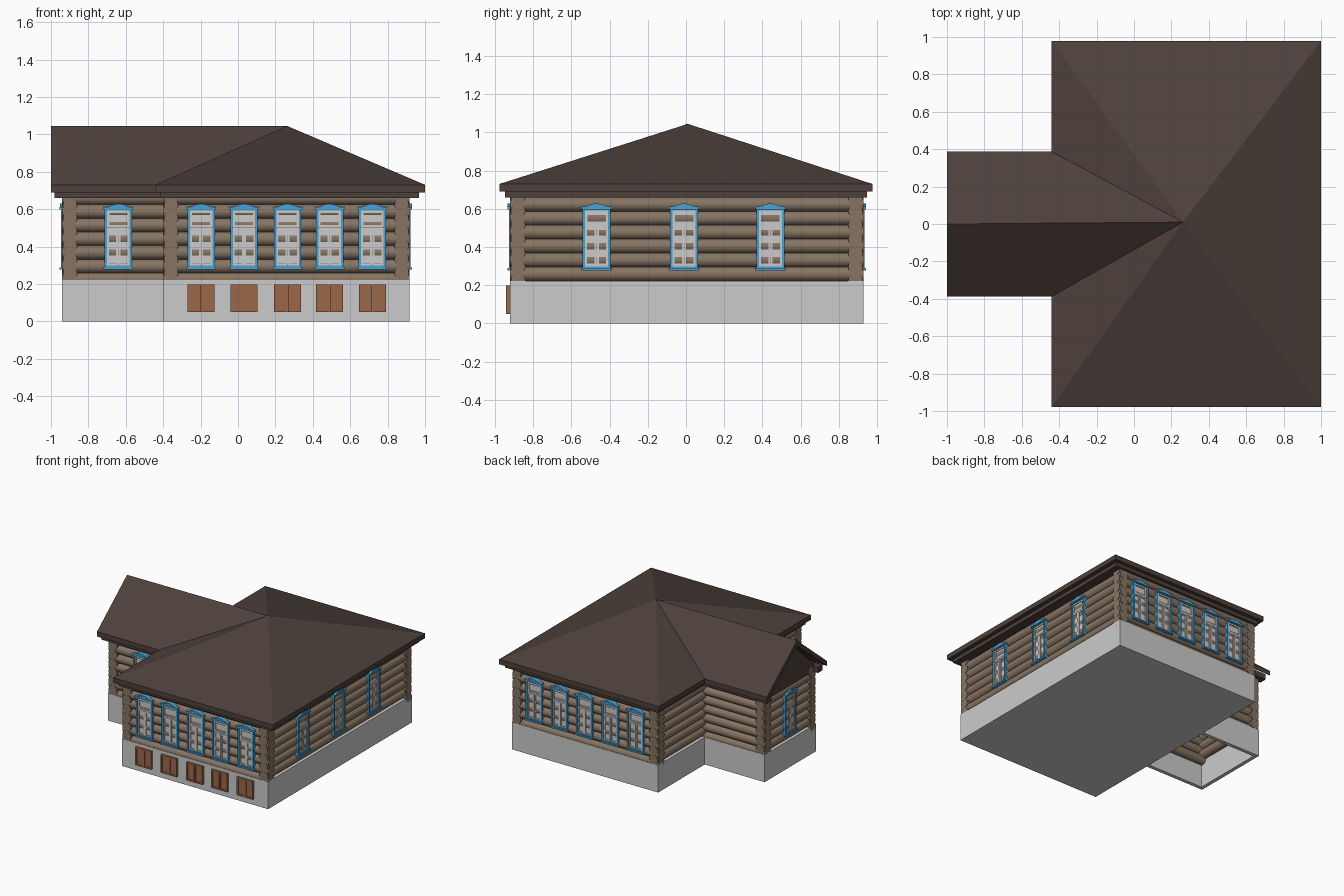
import bpy, bmesh, math
from mathutils import Matrix, Vector

if "Cube" in bpy.data.objects:
    bpy.data.objects.remove(bpy.data.objects["Cube"])


def material(name, rgb):
    m = bpy.data.materials.new(name)
    m.diffuse_color = (*rgb, 1)
    m.use_nodes = True
    m.node_tree.nodes["Principled BSDF"].inputs["Base Color"].default_value = m.diffuse_color
    return m


WOOD = material("log_wood", (0.24, 0.175, 0.125))
ROOF = material("roof_brown", (0.075, 0.052, 0.044))
BLUE = material("window_blue", (0.07, 0.36, 0.66))
SHUT = material("shutter_brown", (0.33, 0.14, 0.065))


def make_mesh(name, bm, mat=None):
    bmesh.ops.recalc_face_normals(bm, faces=bm.faces)
    me = bpy.data.meshes.new(name)
    bm.to_mesh(me)
    bm.free()
    if mat:
        me.materials.append(mat)
    return me


def place(name, me, loc=(0, 0, 0), rot=0):
    ob = bpy.data.objects.new(name, me)
    ob.location = loc
    ob.rotation_euler.z = rot
    bpy.context.collection.objects.link(ob)
    return ob


def add_box(bm, x0, x1, y0, y1, z0, z1):
    c = Vector(((x0 + x1) / 2, (y0 + y1) / 2, (z0 + z1) / 2))
    bmesh.ops.create_cube(bm, size=1, matrix=Matrix.Translation(c) @
                          Matrix.Diagonal((x1 - x0, y1 - y0, z1 - z0, 1)))


def boxes(name, dims, mat=None):
    bm = bmesh.new()
    for d in dims:
        add_box(bm, *d)
    return make_mesh(name, bm, mat)


def ring(x0, x1, z0, z1, t, y0, y1):
    """Four boxes forming a rectangular frame facing -y."""
    return [(x0, x0 + t, y0, y1, z0, z1), (x1 - t, x1, y0, y1, z0, z1),
            (x0 + t, x1 - t, y0, y1, z0, z0 + t), (x0 + t, x1 - t, y0, y1, z1 - t, z1)]


def add_prism(bm, a, b):
    """Loft between two matching closed profiles."""
    va, vb = [bm.verts.new(p) for p in a], [bm.verts.new(p) for p in b]
    bm.faces.new(va)
    bm.faces.new(vb)
    for i in range(len(va)):
        j = (i + 1) % len(va)
        bm.faces.new((va[i], va[j], vb[j], vb[i]))


# Foundations: solid main block, hollow wing walls
X0, X1, Y0, Y1, XW, YW, H = -0.40, 0.917, -0.922, 0.93, -0.94, 0.33, 0.222
place("main_foundation", boxes("main_foundation", [(X0, X1, Y0, Y1, 0, H)]))
T = 0.03
place("wing_foundation", boxes("wing_foundation", [
    (XW, XW + T, -YW, YW, 0, H), (XW + T, X0, -YW, -YW + T, 0, H),
    (XW + T, X0, YW - T, YW, 0, H)]))

# Log walls: the two directions are offset by half a log at the corners
PITCH, R, IN = 0.073, 0.0385, 0.042


def log_wall(name, axis, pos, a, b):
    bm = bmesh.new()
    count, start = (7, 0.222) if axis == 'X' else (6, 0.2585)
    turn = Matrix.Rotation(math.pi / 2, 4, 'Y' if axis == 'X' else 'X')
    for i in range(count):
        z = start + i * PITCH
        c = ((a + b) / 2, pos, z) if axis == 'X' else (pos, (a + b) / 2, z)
        bmesh.ops.create_cone(bm, cap_ends=True, segments=16, radius1=R, radius2=R,
                              depth=b - a, matrix=Matrix.Translation(c) @ turn)
    ob = place(name, make_mesh(name, bm, WOOD))
    bpy.ops.object.select_all(action='DESELECT')
    ob.select_set(True)
    bpy.context.view_layer.objects.active = ob
    bpy.ops.object.shade_smooth_by_angle(angle=math.radians(40))


log_wall("front_log_wall", 'X', Y0 + IN, X0, X1)
log_wall("back_log_wall", 'X', Y1 - IN, X0, X1)
log_wall("right_log_wall", 'Y', X1 - IN, Y0, Y1)
log_wall("left_log_wall", 'Y', X0 + IN, Y0, Y1)
log_wall("wing_front_log_wall", 'X', -YW + IN, XW, X0 + IN)
log_wall("wing_back_log_wall", 'X', YW - IN, XW, X0 + IN)
log_wall("wing_end_log_wall", 'Y', XW + IN, -YW, YW)

# Main roof: cornice, fascia and hipped pyramid
RX0, RX1, RY, E, TOP = -0.44, 1.0, 0.978, 0.73, 1.045
APEX = (0.262, 0.01)
place("main_cornice", boxes("main_cornice", [(RX0 + 0.025, RX1 - 0.033, -RY + 0.03, RY - 0.03, 0.66, 0.69)], ROOF))
bm = bmesh.new()
low = [bm.verts.new((x, y, 0.69)) for x, y in ((RX0, -RY), (RX1, -RY), (RX1, RY), (RX0, RY))]
mid = [bm.verts.new((v.co.x, v.co.y, E)) for v in low]
tip = bm.verts.new((*APEX, TOP))
bm.faces.new(low)
for i in range(4):
    j = (i + 1) % 4
    bm.faces.new((low[i], low[j], mid[j], mid[i]))
    bm.faces.new((mid[i], mid[j], tip))
place("main_roof", make_mesh("main_roof", bm, ROOF))

# Wing roof: folded gable shell running into the main roof
W = 0.387
profile = [(-W, 0.69, RX0), (-W, E, RX0), (0, TOP, APEX[0]), (W, E, RX0), (W, 0.69, RX0), (0, 1.0, 0.16)]
bm = bmesh.new()
add_prism(bm, [(-1.0, y, z) for y, z, x in profile],
          [(x, y + (APEX[1] if y == 0 else 0), z) for y, z, x in profile])
place("wing_roof", make_mesh("wing_roof", bm, ROOF))

# Recessed gable wall, wing ceiling and side cornices
bm = bmesh.new()
gable = [(-0.345, 0.69), (0.345, 0.69), (0, 1.01)]
add_prism(bm, [(-0.93, *p) for p in gable], [(-0.90, *p) for p in gable])
place("wing_gable", make_mesh("wing_gable", bm, ROOF))
place("wing_cornice", boxes("wing_cornice", [
    (-0.93, X0, -0.3, 0.3, 0.655, 0.69),
    (-0.98, X0, -0.36, -0.3, 0.66, 0.705), (-0.98, X0, 0.3, 0.36, 0.66, 0.705)], ROOF))

# Window meshes, origin on the wall face, facing -y
frame = boxes("window_frame", ring(-0.073, 0.073, 0.285, 0.605, 0.013, -0.006, 0.04)
              + [(-0.079, 0.079, -0.014, 0.03, 0.277, 0.289),
                 (-0.079, 0.079, -0.014, 0.03, 0.597, 0.611)], BLUE)
bm = bmesh.new()
arch = [(-0.077, 0.608), (0.077, 0.608), (0.05, 0.614), (0.028, 0.624), (0, 0.629),
        (-0.028, 0.624), (-0.05, 0.614)]
add_prism(bm, [(x, -0.012, z) for x, z in arch], [(x, 0.025, z) for x, z in arch])
pediment = make_mesh("window_pediment", bm, BLUE)
sash = boxes("window_sash", [(-0.062, 0.062, 0.008, 0.035, 0.296, 0.594)]
             + ring(-0.06, 0.06, 0.502, 0.592, 0.012, 0.001, 0.01)
             + ring(-0.06, -0.001, 0.298, 0.5, 0.010, 0.001, 0.01)
             + ring(0.001, 0.06, 0.298, 0.5, 0.010, 0.001, 0.01))


def window(name, x, y, rot=0):
    for part, me in (("frame", frame), ("pediment", pediment), ("sash", sash)):
        place(f"{name}_{part}", me, (x, y, 0), rot)


COLS = (-0.197, 0.032, 0.265, 0.49, 0.718)
for x in COLS:
    window("front_window", x, Y0)
    window("back_window", x, Y1, math.pi)
for y in (-0.468, -0.01, 0.442):
    window("right_window", X1, y, math.pi / 2)
window("wing_front_window", -0.64, -YW)
window("wing_end_window", XW, 0, -math.pi / 2)

# Basement shutters: two framed leaves each
leaves = []
for x0, x1 in ((-0.072, -0.001), (0.001, 0.072)):
    leaves += ring(x0, x1, 0.05, 0.197, 0.012, -0.02, 0.01)
    leaves.append((x0 + 0.01, x1 - 0.01, -0.013, 0.01, 0.06, 0.187))
shutter = boxes("basement_shutter", leaves, SHUT)
for x in COLS:
    place("basement_shutter", shutter, (x, Y0, 0))
